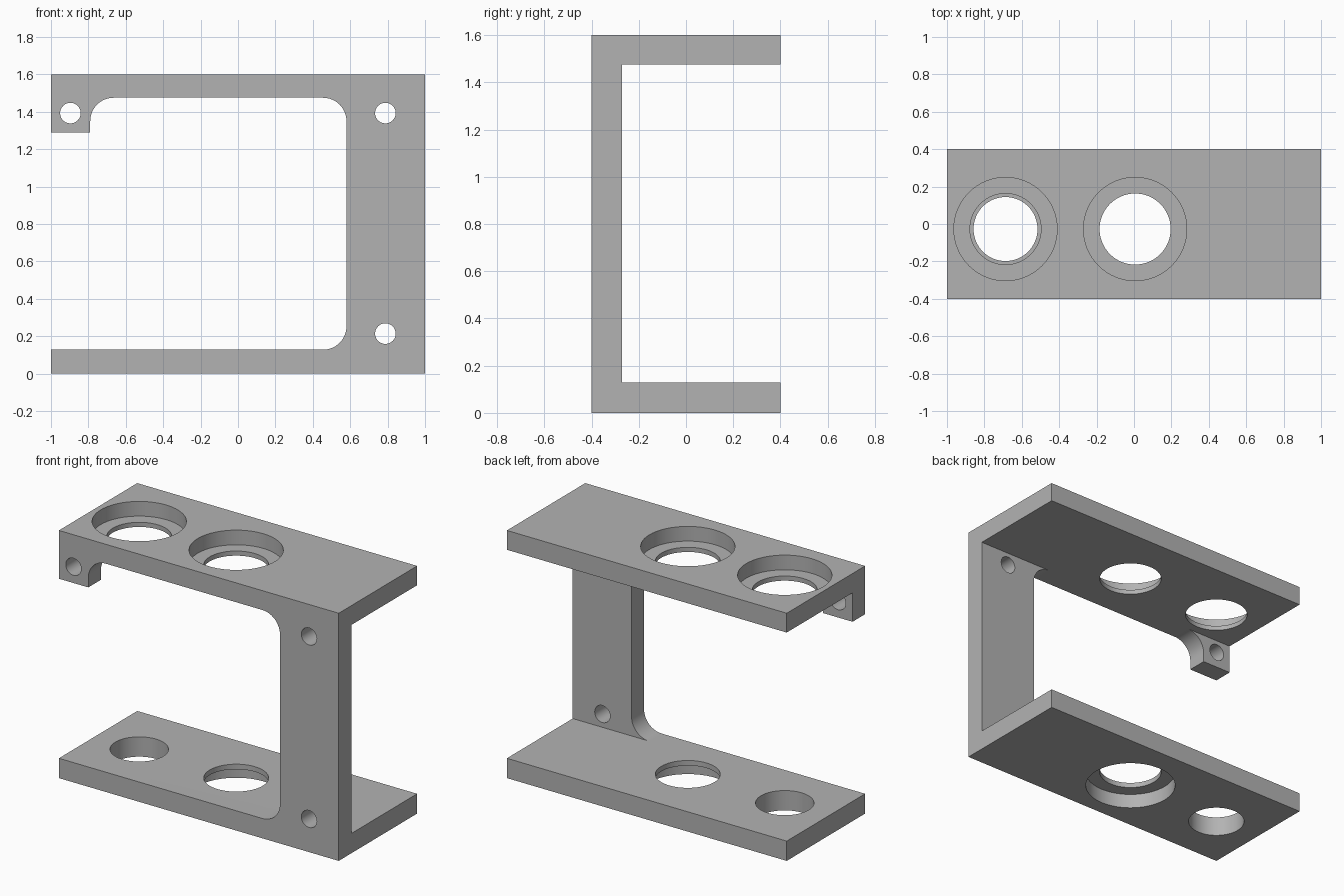
import bpy, bmesh
from math import radians, sin, cos, pi
from mathutils import Vector

if "Cube" in bpy.data.objects:
    bpy.data.objects.remove(bpy.data.objects["Cube"], do_unlink=True)

HEIGHT, PLATE, DEPTH = 1.6, 0.128, 0.4
INNER_TOP = HEIGHT - 0.125
WALL_Y = -0.272
FILLET = 0.125

grey = bpy.data.materials.new("satin_grey")
grey.use_nodes = True
colour = (0.45, 0.45, 0.45, 1)
grey.diffuse_color = colour
grey.node_tree.nodes["Principled BSDF"].inputs["Base Color"].default_value = colour


def prism(name, points, direction):
    """Extrude a closed outline of 3D points along a direction."""
    bm = bmesh.new()
    face = bm.faces.new([bm.verts.new(p) for p in points])
    top = bmesh.ops.extrude_face_region(bm, geom=[face])
    verts = [g for g in top["geom"] if isinstance(g, bmesh.types.BMVert)]
    bmesh.ops.translate(bm, verts=verts, vec=direction)
    bmesh.ops.recalc_face_normals(bm, faces=bm.faces)
    mesh = bpy.data.meshes.new(name)
    bm.to_mesh(mesh)
    bm.free()
    mesh.materials.append(grey)
    obj = bpy.data.objects.new(name, mesh)
    bpy.context.collection.objects.link(obj)
    return obj


def box(name, x0, x1, y0, y1, z0, z1):
    base = [(x0, y0, z0), (x1, y0, z0), (x1, y1, z0), (x0, y1, z0)]
    return prism(name, base, (0, 0, z1 - z0))


def disc(name, centre, radius, axis, length, sides=64):
    ring = [(radius * cos(2 * pi * i / sides), radius * sin(2 * pi * i / sides)) for i in range(sides)]
    c = Vector(centre)
    if axis == "z":
        return prism(name, [c + Vector((a, b, 0)) for a, b in ring], (0, 0, length))
    return prism(name, [c + Vector((a, 0, b)) for a, b in ring], (0, length, 0))


def fillet(cx, cz, start, steps=12):
    """Quarter arc around a centre, counter-clockwise from the start angle."""
    return [(cx + FILLET * cos(radians(start + 90 * i / steps)),
             cz + FILLET * sin(radians(start + 90 * i / steps))) for i in range(steps + 1)]


def cut(body, cutter):
    mod = body.modifiers.new(cutter.name, "BOOLEAN")
    mod.operation, mod.solver, mod.object = "DIFFERENCE", "EXACT", cutter
    bpy.context.view_layer.objects.active = body
    bpy.ops.object.modifier_apply(modifier=mod.name)
    bpy.data.objects.remove(cutter, do_unlink=True)


# Solid block hollowed into a channel open at the back and both ends
bracket = box("bracket", -1, 1, -DEPTH, DEPTH, 0, HEIGHT)
cut(bracket, box("channel_cutter", -1.2, 1.2, WALL_Y, 0.6, PLATE, INNER_TOP))

# Front window leaving a column on one side and a small hanging tab on the other
column_x, tab_x, tab_z = 0.58, -0.79, 1.288
outline = [(-1.2, PLATE)]
outline += fillet(column_x - FILLET, PLATE + FILLET, -90)
outline += fillet(column_x - FILLET, INNER_TOP - FILLET, 0)
outline += fillet(tab_x + FILLET, INNER_TOP - FILLET, 90)
outline += [(tab_x, tab_z), (-1.2, tab_z)]
cut(bracket, prism("window_cutter", [(x, -0.6, z) for x, z in outline], (0, 0.45, 0)))

# Screw holes through the front wall
for x, z in ((-0.896, 1.393), (0.788, 1.393), (0.788, 0.214)):
    cut(bracket, disc("screw_cutter", (x, -0.6, z), 0.055, "y", 0.5, 40))

# Bearing holes through the plates, with counterbores on the outer faces
LEFT, RIGHT, HOLE_Y, BORE = -0.687, 0.006, -0.027, 0.095
for x, z, radius, length in (
        (LEFT, 1.4, 0.19, 0.4), (RIGHT, 1.4, 0.19, 0.4),
        (LEFT, -0.2, 0.171, 0.5), (RIGHT, -0.2, 0.19, 0.5),
        (LEFT, HEIGHT - BORE, 0.276, 0.3), (RIGHT, HEIGHT - BORE, 0.276, 0.3),
        (RIGHT, BORE - 0.3, 0.276, 0.3)):
    cut(bracket, disc("bearing_cutter", (x, HOLE_Y, z), radius, "z", length))

# Smooth the bores and fillets while keeping edges crisp
bpy.ops.object.select_all(action="DESELECT")
bracket.select_set(True)
bpy.context.view_layer.objects.active = bracket
bpy.ops.object.shade_smooth_by_angle(angle=radians(30))
